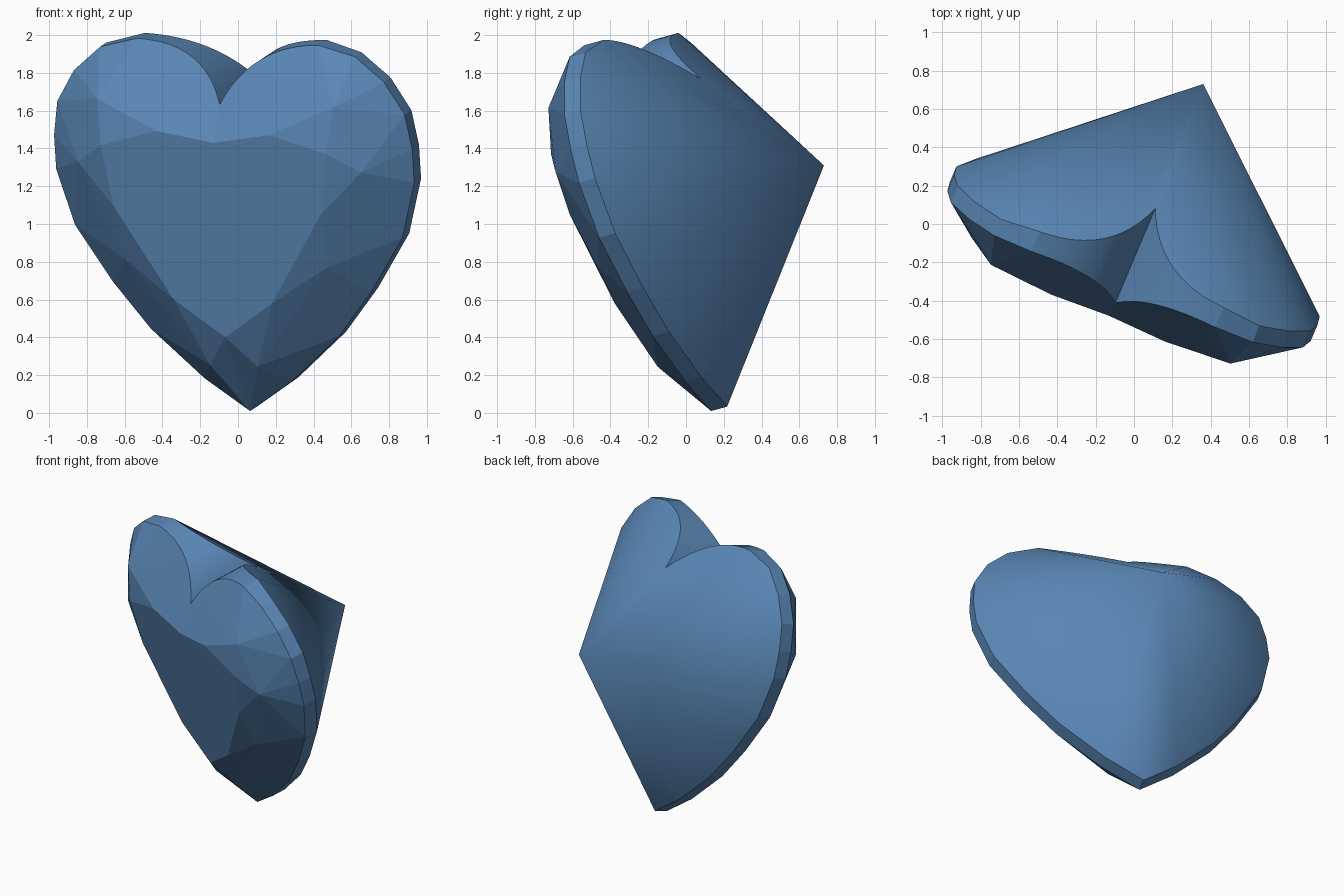
import bpy, bmesh
from mathutils import Vector, Matrix

if "Cube" in bpy.data.objects:
    bpy.data.objects.remove(bpy.data.objects["Cube"])

# Gem frame: u across the heart, v tip to lobes, w table to culet
u = Vector((0.924, -0.381, -0.036)).normalized()
w = Vector((0.378, 0.893, 0.245))
w = (w - u * w.dot(u)).normalized()
v = u.cross(w)
origin = Vector((0.064, 0.133, 0.010))

# Half heart outline, tip to lobe shoulder
outline = [(0, 0), (.25, .17), (.54, .43), (.74, .678), (.938, .982),
           (1.026, 1.285), (1.026, 1.47), (.995, 1.657), (.888, 1.83), (.73, 1.963)]
pts = [(a, b, c) for a, b in outline for c in (0.0, 0.095)]

# Inner lobe curve down to the cleft, cut through crown and pavilion planes
p0, p1, p2 = Vector((0, 1.713)), Vector((.13, 2.0)), Vector((.52, 2.015))
N = 12
for i in range(N + 1):
    t = i / N
    a, b = p0 * (1 - t) ** 2 + p1 * 2 * t * (1 - t) + p2 * t * t
    pts.append((a, b, -.27 + .67 * (b - 1.534) - .08 * a))
    pts.append((a, b, .402 - .914 * (b - 1.713)))

# Table corners, crown facet corners, culet
pts += [(a, b, -.272) for a, b in
        [(0, .472), (.282, .667), (.595, 1.167), (.645, 1.497), (.32, 1.587), (0, 1.534)]]
pts += [(.136, .292, -.18), (.58, .857, -.195), (.812, 1.385, -.203), (.676, 1.735, -.21)]
culet = Vector((0, 1.098, .964))
pts.append(tuple(culet))

# Each half is convex: hull it, open the middle, mirror it
bm = bmesh.new()
for p in pts:
    bm.verts.new(p)
bmesh.ops.convex_hull(bm, input=bm.verts[:])
mid = [f for f in bm.faces if all(abs(x.co.x) < 1e-4 for x in f.verts)]
bmesh.ops.delete(bm, geom=mid, context='FACES')
bmesh.ops.delete(bm, geom=[x for x in bm.verts if not x.link_faces], context='VERTS')
bmesh.ops.mirror(bm, geom=bm.verts[:] + bm.edges[:] + bm.faces[:], axis='X', merge_dist=1e-4)
bmesh.ops.recalc_face_normals(bm, faces=bm.faces[:])
bm.normal_update()


# Smooth pavilion and cleft walls, flat crown and girdle
def kind(f):
    if f.normal.z > 0.2:
        return 'pavilion'
    m = f.calc_center_median()
    if abs(f.normal.z) < 0.1 and abs(m.x) < .53 and m.y > 1.6:
        return 'cleft'
    return 'crown'


kinds = {f: kind(f) for f in bm.faces}
for f in bm.faces:
    f.smooth = kinds[f] != 'crown'
for e in bm.edges:
    if len(e.link_faces) == 2:
        k1, k2 = (kinds[f] for f in e.link_faces)
        e.smooth = k1 == k2 and (k1 == 'pavilion' or e.calc_face_angle(0) < 0.6)

# Tilt into place
rot = Matrix((u, v, w)).transposed().to_4x4()
bmesh.ops.transform(bm, matrix=Matrix.Translation(origin) @ rot, verts=bm.verts[:])
bmesh.ops.recalc_face_normals(bm, faces=bm.faces[:])

me = bpy.data.meshes.new("heart_gem")
bm.to_mesh(me)
bm.free()
gem = bpy.data.objects.new("heart_gem", me)
bpy.context.collection.objects.link(gem)
mat = bpy.data.materials.new("blue_gem")
mat.diffuse_color = (0.10, 0.24, 0.46, 1)
mat.use_nodes = True
mat.node_tree.nodes["Principled BSDF"].inputs["Base Color"].default_value = mat.diffuse_color
me.materials.append(mat)
